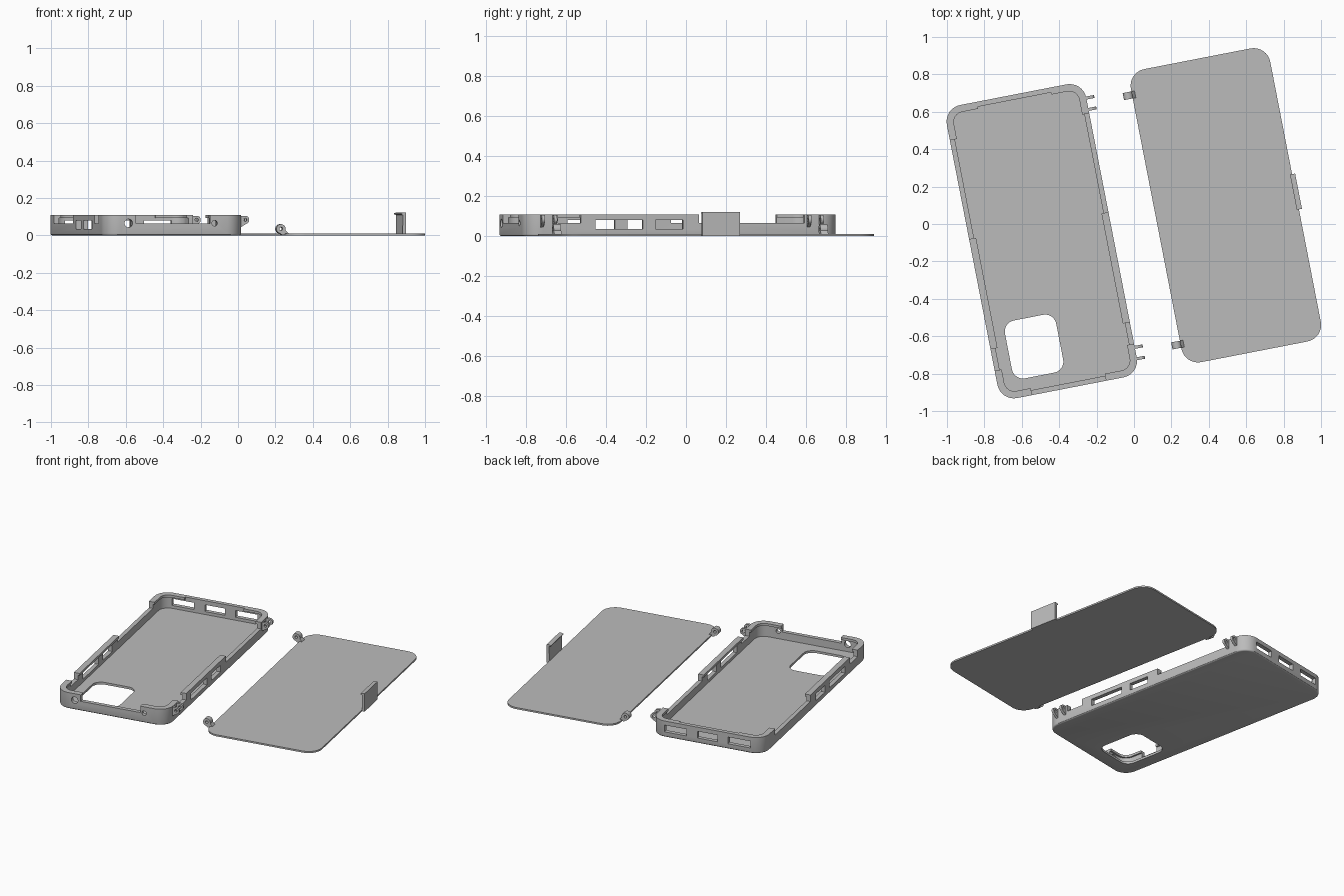
import bpy, bmesh
from math import sin, cos, pi, radians
from mathutils import Matrix, Vector

if "Cube" in bpy.data.objects:
    bpy.data.objects.remove(bpy.data.objects["Cube"], do_unlink=True)

grey = bpy.data.materials.new("plastic grey")
grey.use_nodes = True
grey.diffuse_color = (0.5, 0.5, 0.5, 1)
grey.node_tree.nodes["Principled BSDF"].inputs["Base Color"].default_value = (0.5, 0.5, 0.5, 1)

W, L = 0.759, 1.596          # shell width and length
HW, HL = W / 2, L / 2
H = 0.109                    # case height
WALL, LIP = 0.027, 0.038     # wall thickness, lip thickness
FLOOR, LOW = 0.015, 0.065    # floor top, lowered rim height
TILT = radians(11)


def arc(cx, cy, r, a0, a1, n=10):
    return [(cx + r * cos(radians(a0 + (a1 - a0) * i / n)),
             cy + r * sin(radians(a0 + (a1 - a0) * i / n))) for i in range(n + 1)]


def rounded_rect(w, l, r, cx=0, cy=0):
    pts = []
    for k, (sx, sy) in enumerate([(1, 1), (-1, 1), (-1, -1), (1, -1)]):
        pts += arc(cx + sx * (w / 2 - r), cy + sy * (l / 2 - r), r, 90 * k, 90 * k + 90, 8)
    return pts


def prism(name, pts, a, b, along="z", bottom_bevel=0):
    """Extrude an outline from a to b; along y the outline is (x, z)."""
    bm = bmesh.new()
    place = (lambda p: (p[0], p[1], a)) if along == "z" else (lambda p: (p[0], a, p[1]))
    base = bm.faces.new([bm.verts.new(place(p)) for p in pts])
    top = bmesh.ops.extrude_face_region(bm, geom=[base])["geom"]
    step = Vector((0, 0, b - a)) if along == "z" else Vector((0, b - a, 0))
    bmesh.ops.translate(bm, vec=step, verts=[v for v in top if isinstance(v, bmesh.types.BMVert)])
    bmesh.ops.recalc_face_normals(bm, faces=bm.faces)
    if bottom_bevel:
        rim = [e for e in bm.edges if all(abs(v.co.z - a) < 1e-6 for v in e.verts)]
        bmesh.ops.bevel(bm, geom=rim, offset=bottom_bevel, segments=3, profile=0.5, affect="EDGES")
    me = bpy.data.meshes.new(name)
    bm.to_mesh(me)
    bm.free()
    ob = bpy.data.objects.new(name, me)
    me.materials.append(grey)
    bpy.context.collection.objects.link(ob)
    return ob


def box(name, x0, x1, y0, y1, z0, z1):
    return prism(name, [(x0, y0), (x1, y0), (x1, y1), (x0, y1)], z0, z1)


def cut(target, cutters):
    """Subtract each cutter, bake the result and drop the cutters."""
    for c in cutters:
        m = target.modifiers.new("cut", "BOOLEAN")
        m.operation, m.solver, m.object = "DIFFERENCE", "EXACT", c
        c.hide_render = True
    dg = bpy.context.evaluated_depsgraph_get()
    baked = bpy.data.meshes.new_from_object(target.evaluated_get(dg))
    target.modifiers.clear()
    target.data = baked
    for c in cutters:
        bpy.data.objects.remove(c, do_unlink=True)


def place(objs, x, y):
    for ob in objs:
        ob.matrix_world = Matrix.Translation((x, y, 0)) @ Matrix.Rotation(TILT, 4, "Z")
        bpy.ops.object.select_all(action="DESELECT")
        ob.select_set(True)
        bpy.context.view_layer.objects.active = ob
        bpy.ops.object.shade_smooth_by_angle(angle=radians(30))


# Case: tray with an inward lip
case = prism("case_tray", rounded_rect(W, L, 0.09), 0, H, bottom_bevel=0.01)
cutters = [
    prism("pocket", rounded_rect(W - 2 * WALL, L - 2 * WALL, 0.065), FLOOR, H - 0.016),
    prism("mouth", rounded_rect(W - 2 * LIP, L - 2 * LIP, 0.055), H - 0.03, H + 0.1),
    prism("camera_opening", rounded_rect(0.279, 0.315, 0.06, -0.148, -0.545), -0.1, 0.03),
    box("back_lip_gap", -0.2, 0.2, 0.7, HL - WALL, H - 0.025, H + 0.1),
    box("front_low_rim", -0.208, 0.195, -0.9, -0.7, LOW, H + 0.1),
]
# Lowered rim stretches on both long sides
for y0, y1 in [(0.085, 0.623), (-0.632, -0.515)]:
    cutters.append(box("side_low_rim", -0.5, 0.5, y0, y1, LOW, H + 0.1))
# Side windows pass through both long walls
for y0, y1 in [(-0.44, -0.2), (-0.135, 0.005)]:
    cutters.append(box("side_window", -0.5, 0.5, y0, y1, 0.035, 0.081))
# Back wall slots
for x0, x1 in [(-0.29, -0.14), (-0.067, 0.067), (0.14, 0.29)]:
    cutters.append(box("back_slot", x0, x1, 0.7, 0.9, 0.035, 0.081))
# Round front holes
for x, r in [(-0.249, 0.022), (0.22, 0.015)]:
    cutters.append(prism("front_hole", arc(x, 0.065, r, 0, 345, 23), -0.9, -0.72, "y"))
cut(case, cutters)
case_parts = [case]

# Hinge ears in pairs and the matching lid knuckles
lid_parts = []
for where, y in [("back", 0.675), ("front", -0.683)]:
    for side in (-1, 1):
        c = y + side * 0.031
        ear = prism(where + "_hinge_ear",
                    [(0.362, 0.035)] + arc(0.401, 0.083, 0.022, -50, 90, 12) + [(0.362, 0.105)],
                    c - 0.008, c + 0.008, "y")
        cut(ear, [prism("pin_hole", arc(0.401, 0.083, 0.009, 0, 337.5, 15), c - 0.03, c + 0.03, "y")])
        case_parts.append(ear)
    knuckle = prism(where + "_hinge_knuckle",
                    [(-0.362, 0.001), (-0.362, 0.0105)] + arc(-0.402, 0.035, 0.025, -15, 260, 20)
                    + [(-0.395, 0.001)], y - 0.019, y + 0.019, "y")
    cut(knuckle, [prism("pin_hole", arc(-0.402, 0.035, 0.009, 0, 337.5, 15), y - 0.05, y + 0.05, "y")])
    lid_parts.append(knuckle)

# Lid plate and its hooked clasp
lid_parts.append(prism("lid_plate", rounded_rect(W, L, 0.09), 0, 0.011))
lid_parts.append(prism("lid_clasp",
                       [(0.378, 0), (0.396, 0), (0.396, 0.122), (0.378, 0.122),
                        (0.368, 0.118), (0.368, 0.113), (0.379, 0.109)],
                       -0.096, 0.096, "y"))

place(case_parts, -0.493, -0.092)
place(lid_parts, 0.491, 0.1)
